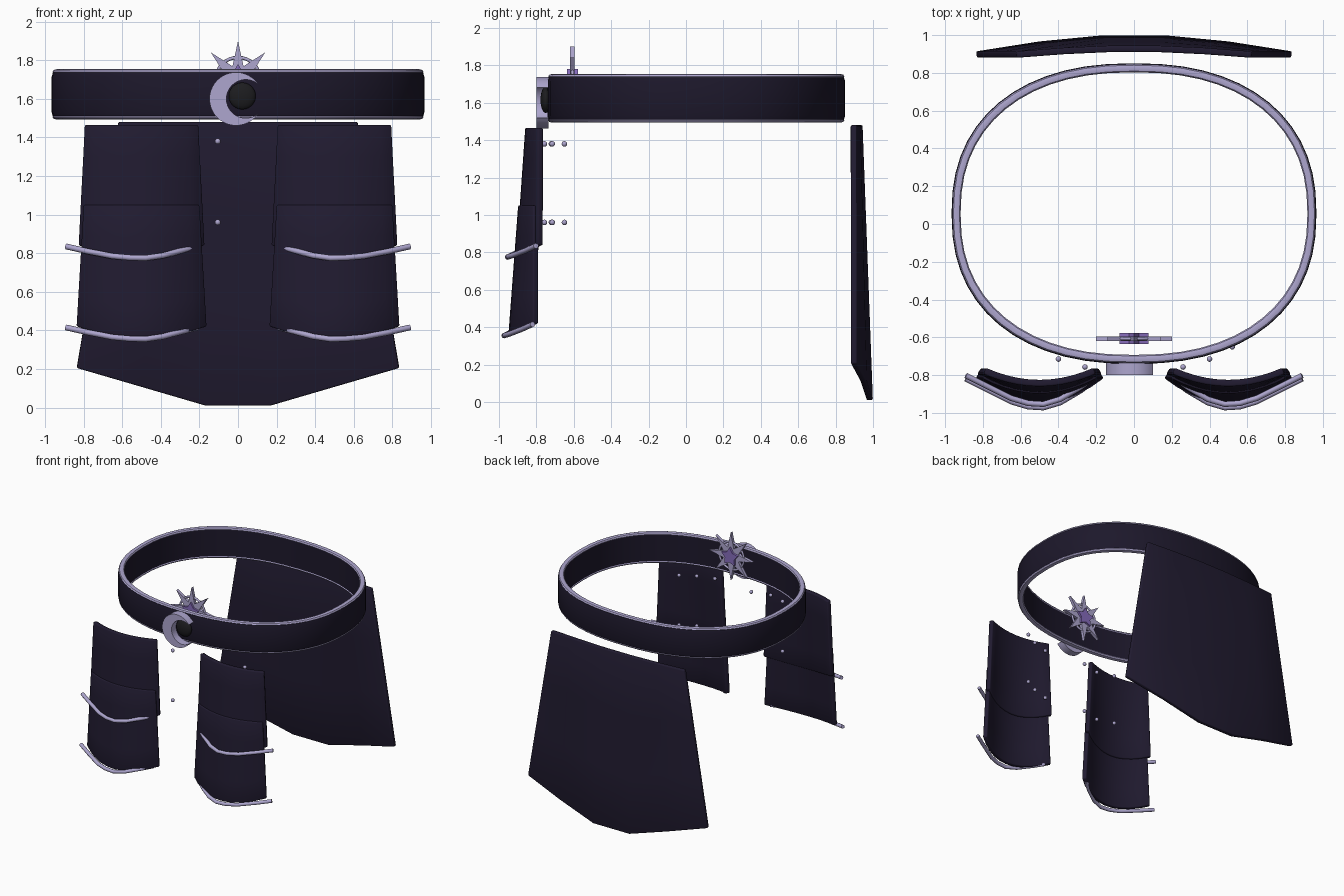
import bpy, bmesh, math
from math import sin, cos, pi, radians
from mathutils import Matrix

if "Cube" in bpy.data.objects:
    bpy.data.objects.remove(bpy.data.objects["Cube"])


def material(name, rgb):
    m = bpy.data.materials.new(name)
    m.diffuse_color = (*rgb, 1)
    m.use_nodes = True
    m.node_tree.nodes["Principled BSDF"].inputs["Base Color"].default_value = m.diffuse_color
    return m


LEATHER = material("dark_leather", (0.012, 0.009, 0.024))
PLATE = material("dark_plate", (0.015, 0.011, 0.030))
SILVER = material("pale_silver", (0.42, 0.38, 0.62))
GEM = material("violet", (0.24, 0.15, 0.50))
BLACK = material("black_stone", (0.012, 0.012, 0.014))


def finish(bm, name, mat, angle=35):
    bmesh.ops.recalc_face_normals(bm, faces=bm.faces[:])
    me = bpy.data.meshes.new(name)
    bm.to_mesh(me)
    bm.free()
    ob = bpy.data.objects.new(name, me)
    bpy.context.collection.objects.link(ob)
    me.materials.append(mat)
    bpy.ops.object.select_all(action='DESELECT')
    bpy.context.view_layer.objects.active = ob
    ob.select_set(True)
    bpy.ops.object.shade_smooth_by_angle(angle=radians(angle))
    return ob


def waist_loop(name, section, mat, n=56):
    """Sweep a closed (offset, z) section round the rounded waist outline."""
    bm = bmesh.new()
    rows = []
    for i in range(n):
        c, s = cos(2 * pi * i / n), sin(2 * pi * i / n)
        ex = 2 / 2.3
        px, py = math.copysign(abs(c) ** ex, c), math.copysign(abs(s) ** ex, s)
        rows.append([bm.verts.new(((0.94 + o) * px, 0.055 + (0.77 + o) * py, z)) for o, z in section])
    k = len(section)
    for i in range(n):
        a, b = rows[i], rows[(i + 1) % n]
        for j in range(k):
            bm.faces.new((a[j], a[(j + 1) % k], b[(j + 1) % k], b[j]))
    return finish(bm, name, mat)


def plate(name, f, nu, nv, thick, mat):
    """Curved sheet f(u, v), u in -1..1 and v in 0..1 downwards, thickened and softened."""
    bm = bmesh.new()
    g = [[bm.verts.new(f(-1 + 2 * i / nu, j / nv)) for i in range(nu + 1)] for j in range(nv + 1)]
    for j in range(nv):
        for i in range(nu):
            bm.faces.new((g[j][i], g[j][i + 1], g[j + 1][i + 1], g[j + 1][i]))
    ob = finish(bm, name, mat)
    so = ob.modifiers.new("thickness", 'SOLIDIFY')
    so.thickness, so.offset = thick, 0
    be = ob.modifiers.new("soft_edges", 'BEVEL')
    be.width, be.segments, be.limit_method = 0.008, 2, 'ANGLE'
    be.angle_limit = radians(50)
    return ob


def extrude_y(name, pts, y0, y1, mat):
    """Solid from an (x, z) outline between two y values."""
    bm = bmesh.new()
    a = [bm.verts.new((x, y0, z)) for x, z in pts]
    b = [bm.verts.new((x, y1, z)) for x, z in pts]
    bm.faces.new(a)
    bm.faces.new(b[::-1])
    for i in range(len(pts)):
        j = (i + 1) % len(pts)
        bm.faces.new((a[i], b[i], b[j], a[j]))
    return finish(bm, name, mat)


def ball(name, loc, r, mat, sy=1, seg=12):
    bm = bmesh.new()
    bmesh.ops.create_uvsphere(bm, u_segments=seg, v_segments=seg // 2, radius=r,
                              matrix=Matrix.Translation(loc) @ Matrix.Diagonal((1, sy, 1, 1)))
    return finish(bm, name, mat, 60)


def tube(name, pts, r, mat, cyclic=False):
    cu = bpy.data.curves.new(name, 'CURVE')
    cu.dimensions = '3D'
    cu.bevel_depth, cu.bevel_resolution, cu.use_fill_caps = r, 2, True
    sp = cu.splines.new('POLY')
    sp.points.add(len(pts) - 1)
    for p, co in zip(sp.points, pts):
        p.co = (*co, 1)
    sp.use_cyclic_u = cyclic
    cu.materials.append(mat)
    ob = bpy.data.objects.new(name, cu)
    bpy.context.collection.objects.link(ob)
    return ob


# Belt band with piping along both edges
waist_loop("belt_band", [(-0.018, 1.505), (0.018, 1.505), (0.026, 1.53), (0.026, 1.715),
                         (0.018, 1.74), (-0.018, 1.74)], LEATHER)
for label, z in (("top", 1.74), ("bottom", 1.507)):
    waist_loop("belt_trim_" + label,
               [(0.022 * cos(t * pi / 4), z + 0.014 * sin(t * pi / 4)) for t in range(8)], SILVER)

# Crescent buckle and dark stone
outer = [(-0.01 + 0.138 * cos(radians(a)), 1.60 + 0.138 * sin(radians(a)))
         for a in [36 + 288 * i / 32 for i in range(33)]]
inner = [(0.04 + 0.10 * cos(radians(a)), 1.60 + 0.10 * sin(radians(a)))
         for a in [307 - 254 * i / 24 for i in range(25)]]
extrude_y("crescent_buckle", outer + inner, -0.80, -0.735, SILVER)
ball("buckle_stone", (0.022, -0.75, 1.615), 0.07, BLACK, 0.4, 24)


# Star ornament with ring and violet centre
def star(n, ro, ri):
    return [((ro, ri)[i % 2] * sin(pi * i / n), 1.70 + (ro, ri)[i % 2] * cos(pi * i / n))
            for i in range(2 * n)]


extrude_y("star", star(8, 0.20, 0.075), -0.62, -0.595, SILVER)
extrude_y("star_centre", star(5, 0.08, 0.045), -0.635, -0.578, GEM)
tube("star_ring", [(0.115 * cos(pi * i / 16), -0.607, 1.70 + 0.115 * sin(pi * i / 16))
                   for i in range(32)], 0.009, SILVER, True)


# Front hip guards: two overlapping curved plates a side with raised trim
def lame(m, top, low, hw, edge, front, sag):
    def f(u, v):
        bulge = 1 - u * u
        x = 0.5 + u * (hw[0] + (hw[1] - hw[0]) * v)
        y = edge + (front[0] + (front[1] - front[0]) * v - edge) * bulge
        return (m * x, y, top + (low - top) * v - sag * v * bulge)
    return f


TRIM = [(0.89, -0.82, 0.0), (0.78, -0.875, -0.025), (0.65, -0.94, -0.05), (0.56, -0.967, -0.058),
        (0.48, -0.972, -0.06), (0.39, -0.945, -0.047), (0.28, -0.88, -0.018), (0.21, -0.825, 0.0)]
for m, side in ((-1, "left"), (1, "right")):
    plate("upper_guard_" + side, lame(m, 1.465, 0.84, (0.29, 0.32), -0.778, (-0.842, -0.89), 0.06),
          10, 4, 0.035, PLATE)
    plate("lower_guard_" + side, lame(m, 1.05, 0.42, (0.295, 0.33), -0.802, (-0.88, -0.932), 0.06),
          10, 4, 0.035, PLATE)
    for label, z, dy in (("upper", 0.835, 0.018), ("lower", 0.415, 0.0)):
        tube(f"{label}_guard_trim_{side}", [(m * x, y + dy, z + dz) for x, y, dz in TRIM], 0.015, SILVER)

# Rivets behind the guards
for i, (x, y) in enumerate([(-0.40, -0.715), (-0.26, -0.757), (-0.105, -0.72),
                            (0.26, -0.757), (0.40, -0.715), (0.52, -0.65)]):
    for z in (1.38, 0.96):
        ball(f"rivet_{i}_{int(z * 100)}", (x, y, z), 0.015, SILVER)


# Wide rear panel, faceted in five strips, dropping to a blunt point
def rear(u, v):
    drop = max(0, min(1, (1 - abs(u)) / 0.8))
    k = (0, 0.62, 1)[round((1 - abs(u)) / 0.4)]
    x = u * (0.62 + 0.215 * v)
    y = 0.897 + k * (0.03 + 0.055 * v)
    return (x, y, 1.48 - (1.275 + 0.195 * drop) * v)


plate("rear_panel", rear, 5, 3, 0.034, PLATE)
